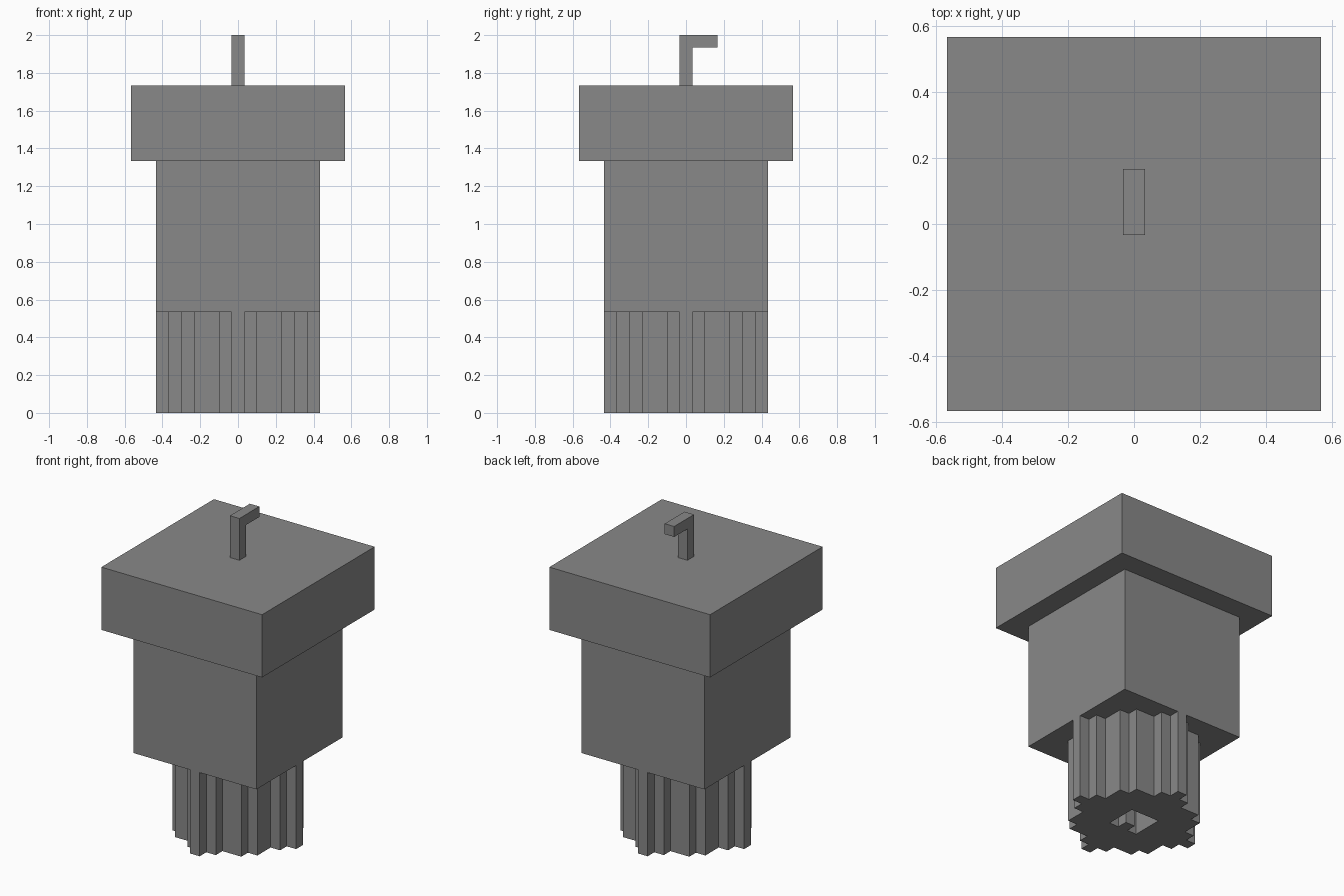
import bpy
import bmesh
from mathutils import Vector

U = 1 / 15  # one block of the model's grid

cube = bpy.data.objects.get("Cube")
if cube:
    bpy.data.objects.remove(cube, do_unlink=True)

grey = bpy.data.materials.new("plain grey")
grey.use_nodes = True
colour = (0.25, 0.25, 0.25, 1)
grey.diffuse_color = colour
grey.node_tree.nodes["Principled BSDF"].inputs["Base Color"].default_value = colour


def prism(name, points, direction):
    """Extrude a flat outline, given in grid blocks, along a direction."""
    bm = bmesh.new()
    face = bm.faces.new([bm.verts.new(Vector(p) * U) for p in points])
    result = bmesh.ops.extrude_face_region(bm, geom=[face], use_keep_orig=True)
    moved = [v for v in result["geom"] if isinstance(v, bmesh.types.BMVert)]
    bmesh.ops.translate(bm, verts=moved, vec=Vector(direction) * U)
    bmesh.ops.recalc_face_normals(bm, faces=bm.faces)
    mesh = bpy.data.meshes.new(name)
    bm.to_mesh(mesh)
    bm.free()
    mesh.materials.append(grey)
    obj = bpy.data.objects.new(name, mesh)
    bpy.context.collection.objects.link(obj)
    return obj


def block(name, half, bottom, top):
    corners = [(-half, -half), (half, -half), (half, half), (-half, half)]
    return prism(name, [(x, y, bottom) for x, y in corners], (0, 0, top - bottom))


# Stepped round foot: one quarter outline turned four times
quarter = [(6.5, -0.5), (6.5, 0.5), (5.5, 0.5), (5.5, 1.5), (4.5, 1.5),
           (4.5, 3.5), (3.5, 3.5), (3.5, 4.5), (1.5, 4.5), (1.5, 5.5), (0.5, 5.5)]
outline = []
for turn in range(4):
    outline += quarter
    quarter = [(-y, x) for x, y in quarter]
foot = prism("stepped_foot", [(x, y, 0) for x, y in outline], (0, 0, 8))

# Slot in the underside, with a key left standing on one side
slot = [(-1.5, -1.5), (-0.5, -1.5), (-0.5, -0.5), (0.5, -0.5),
        (0.5, -1.5), (1.5, -1.5), (1.5, 1.5), (-1.5, 1.5)]
cutter = prism("slot_cutter", [(x, y, -1) for x, y in slot], (0, 0, 5))
cutter.hide_render = True
cut = foot.modifiers.new("slot", "BOOLEAN")
cut.operation = "DIFFERENCE"
cut.solver = "EXACT"
cut.object = cutter
bpy.context.view_layer.objects.active = foot
bpy.ops.object.modifier_apply(modifier=cut.name)
bpy.data.objects.remove(cutter, do_unlink=True)

# Square body and wider cap
block("body", 6.5, 8, 20)
block("cap", 8.5, 20, 26)

# Bent hook on top, pointing back
hook = [(-0.5, 26), (0.5, 26), (0.5, 29), (2.5, 29), (2.5, 30), (-0.5, 30)]
prism("hook", [(-0.5, y, z) for y, z in hook], (1, 0, 0))
